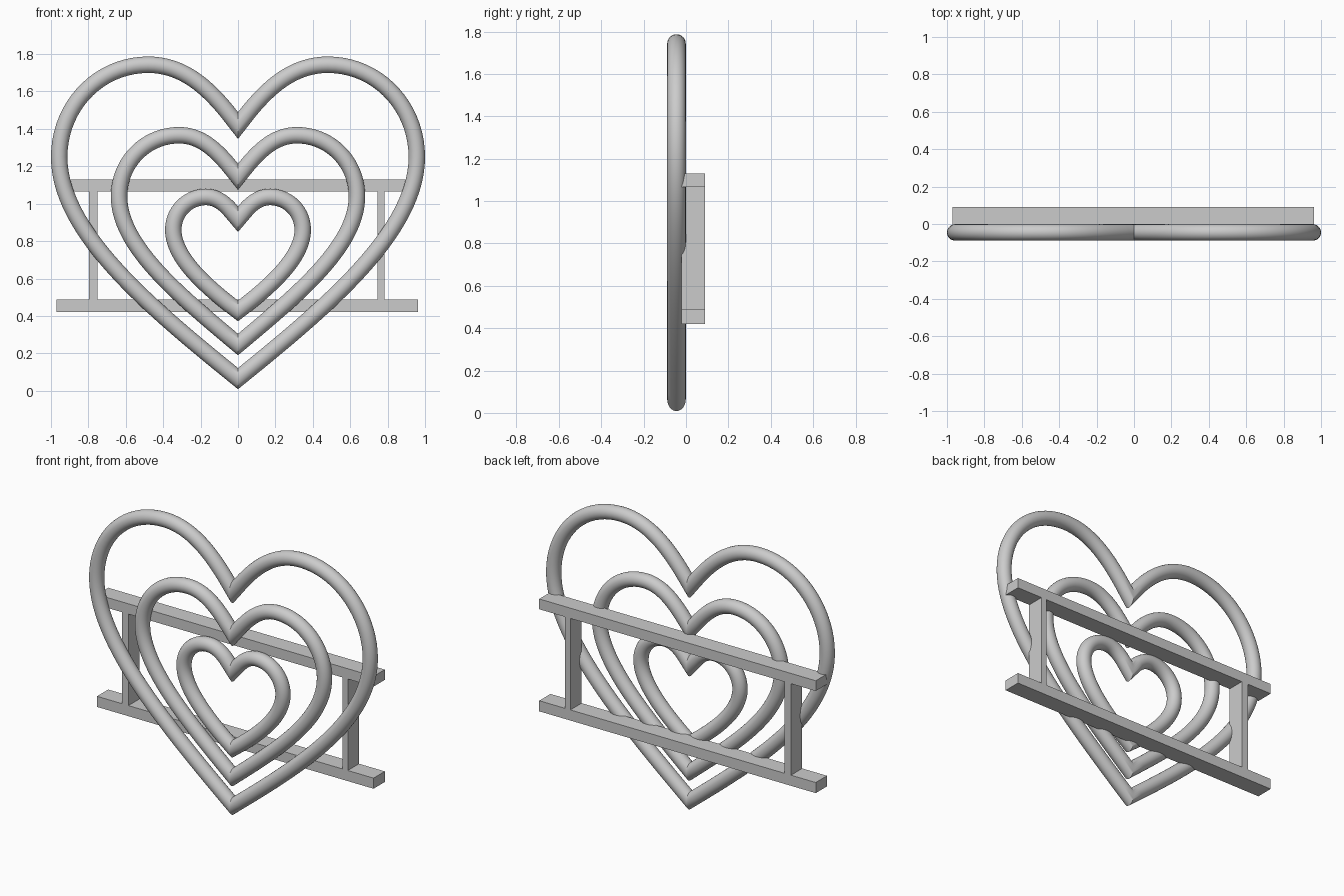
import bpy, bmesh, math
from mathutils import Vector
from mathutils.geometry import interpolate_bezier

if "Cube" in bpy.data.objects:
    bpy.data.objects.remove(bpy.data.objects["Cube"])

R, SIDES, Y = 0.044, 24, -0.045


def tube_heart(name, bottom, side, top, notch, low_angle, notch_angle):
    """Round tube bent into a heart: right half, mitred at x = 0, then mirrored."""
    b, s, t, n = [Vector((p[0], 0, p[1])) for p in ((0, bottom), side, top, (0, notch))]
    low = Vector((math.cos(low_angle), 0, math.sin(low_angle)))
    dip = Vector((math.cos(notch_angle), 0, math.sin(notch_angle)))
    w, up = s.x - t.x, t.z - s.z
    spans = [
        (b, b + low * s.x * 0.63, s - Vector((0, 0, (s.z - b.z) * 0.34)), s, 30),
        (s, s + Vector((0, 0, up * 0.55)), t + Vector((w * 0.56, 0, 0)), t, 20),
        (t, t - Vector((t.x * 0.45, 0, 0)), n + dip * t.x * 0.42, n, 20),
    ]
    path = []
    for p0, h0, h1, p1, count in spans:
        path += interpolate_bezier(p0, h0, h1, p1, count)[(1 if path else 0):]
    path = [path[0]] + [p for p in path[1:-1] if p.x > 0.048] + [path[-1]]

    bm = bmesh.new()
    rings = []
    last = len(path) - 1
    for i, p in enumerate(path):
        tan = (path[min(i + 1, last)] - path[max(i - 1, 0)]).normalized()
        nor = Vector((tan.z, 0, -tan.x))
        ring = []
        for k in range(SIDES):
            a = 2 * math.pi * k / SIDES
            q = p + nor * R * math.cos(a) + Vector((0, Y + R * math.sin(a), 0))
            if i in (0, last):
                q -= tan * (q.x / tan.x)      # mitre onto the centre plane
            ring.append(bm.verts.new(q))
        rings.append(ring)
    for r0, r1 in zip(rings, rings[1:]):
        for k in range(SIDES):
            j = (k + 1) % SIDES
            bm.faces.new((r0[k], r0[j], r1[j], r1[k]))
    bmesh.ops.recalc_face_normals(bm, faces=bm.faces)
    mesh = bpy.data.meshes.new(name)
    bm.to_mesh(mesh)
    bm.free()
    ob = bpy.data.objects.new(name, mesh)
    bpy.context.collection.objects.link(ob)
    mirror = ob.modifiers.new("Mirror", 'MIRROR')
    mirror.merge_threshold = 0.0005
    bpy.context.view_layer.objects.active = ob
    ob.select_set(True)
    bpy.ops.object.modifier_apply(modifier="Mirror")
    bpy.ops.object.shade_smooth_by_angle(angle=math.radians(35))
    ob.select_set(False)


def bar(name, x0, x1, z0, z1, y0=-0.022, y1=0.09):
    bpy.ops.mesh.primitive_cube_add(size=1, location=((x0 + x1) / 2, (y0 + y1) / 2, (z0 + z1) / 2))
    ob = bpy.context.object
    ob.name = name
    ob.scale = (x1 - x0, y1 - y0, z1 - z0)
    bpy.ops.object.transform_apply(location=False, rotation=False, scale=True)
    ob.select_set(False)


# Three nested hearts
rad = math.radians
tube_heart("outer_heart", 0.065, (0.956, 1.25), (0.48, 1.743), 1.418, rad(39), rad(53))
tube_heart("middle_heart", 0.247, (0.636, 1.04), (0.315, 1.366), 1.145, rad(40), rad(51))
tube_heart("inner_heart", 0.427, (0.346, 0.86), (0.172, 1.036), 0.917, rad(37), rad(52))

# Rear mounting frame
bar("upper_rail", -0.97, 0.963, 1.065, 1.13)
bar("lower_rail", -0.97, 0.963, 0.42, 0.487)
bar("left_post", -0.797, -0.75, 0.487, 1.065)
bar("right_post", 0.745, 0.783, 0.487, 1.065)
